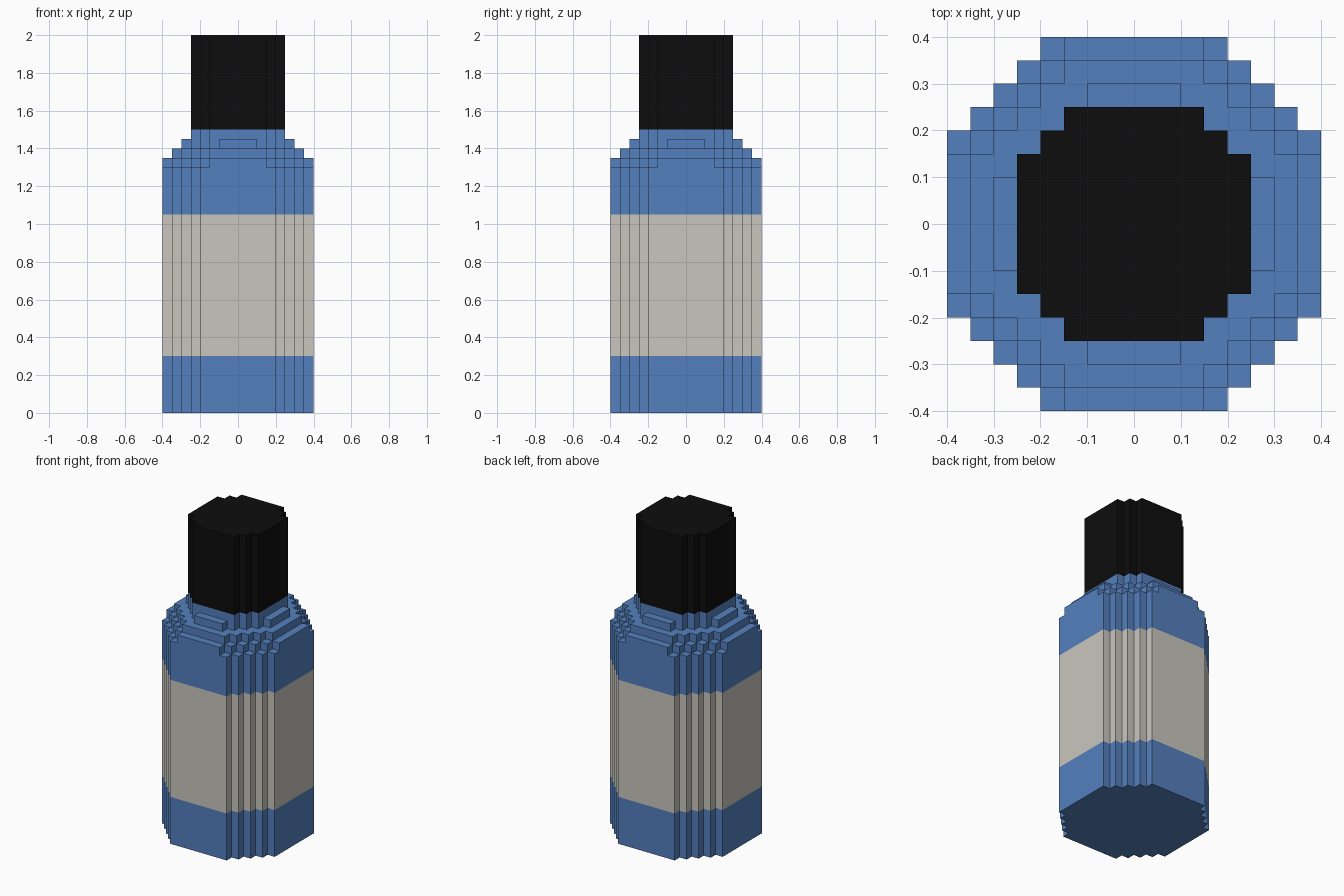
import bpy
import bmesh

cube = bpy.data.objects.get("Cube")
if cube:
    bpy.data.objects.remove(cube, do_unlink=True)

UNIT = 0.05  # size of one block


def make_material(name, rgb):
    mat = bpy.data.materials.new(name)
    mat.use_nodes = True
    color = (*rgb, 1.0)
    mat.diffuse_color = color
    bsdf = mat.node_tree.nodes["Principled BSDF"]
    bsdf.inputs["Base Color"].default_value = color
    bsdf.inputs["Roughness"].default_value = 0.8
    return mat


blue = make_material("blue", (0.09, 0.216, 0.515))
beige = make_material("beige", (0.584, 0.565, 0.515))
black = make_material("black", (0.004, 0.004, 0.004))


def stepped_octagon(half, diagonal):
    """Outline whose corners are cut by one-block steps along x + y = diagonal."""
    flat = diagonal - half
    quarter = []
    for x in range(half, flat, -1):
        quarter += [(x, diagonal - x), (x - 1, diagonal - x)]
    quarter.append((flat, half))
    outline = []
    for _ in range(4):
        outline += quarter
        quarter = [(-y, x) for x, y in quarter]
    return outline


def stepped_prism(name, half, diagonal, levels, materials, bands=(0,), bottom=False):
    """Extrude the outline through the levels, one material per band."""
    bm = bmesh.new()
    outline = stepped_octagon(half, diagonal)
    rings = [[bm.verts.new((x * UNIT, y * UNIT, z * UNIT)) for x, y in outline]
             for z in levels]
    count = len(outline)
    for band, low, high in zip(bands, rings, rings[1:]):
        for i in range(count):
            j = (i + 1) % count
            bm.faces.new((low[i], low[j], high[j], high[i])).material_index = band
    bm.faces.new(rings[-1]).material_index = bands[-1]
    if bottom:
        bm.faces.new(rings[0][::-1]).material_index = bands[0]
    mesh = bpy.data.meshes.new(name)
    bm.to_mesh(mesh)
    bm.free()
    for mat in materials:
        mesh.materials.append(mat)
    obj = bpy.data.objects.new(name, mesh)
    bpy.context.collection.objects.link(obj)
    return obj


# Bottle body with a flush label band
stepped_prism("bottle_body", 8, 12, (0, 6, 21, 26), (blue, beige), (0, 1, 0), bottom=True)

# Shoulder narrowing in one-block tiers
for tier, (half, diagonal) in enumerate([(8, 11), (7, 10), (6, 8), (5, 8)]):
    z = 26 + tier
    stepped_prism(f"shoulder_tier_{tier + 1}", half, diagonal, (z, z + 1), (blue,))

# Tall cap
stepped_prism("cap", 5, 8, (30, 40), (black,), bottom=True)
